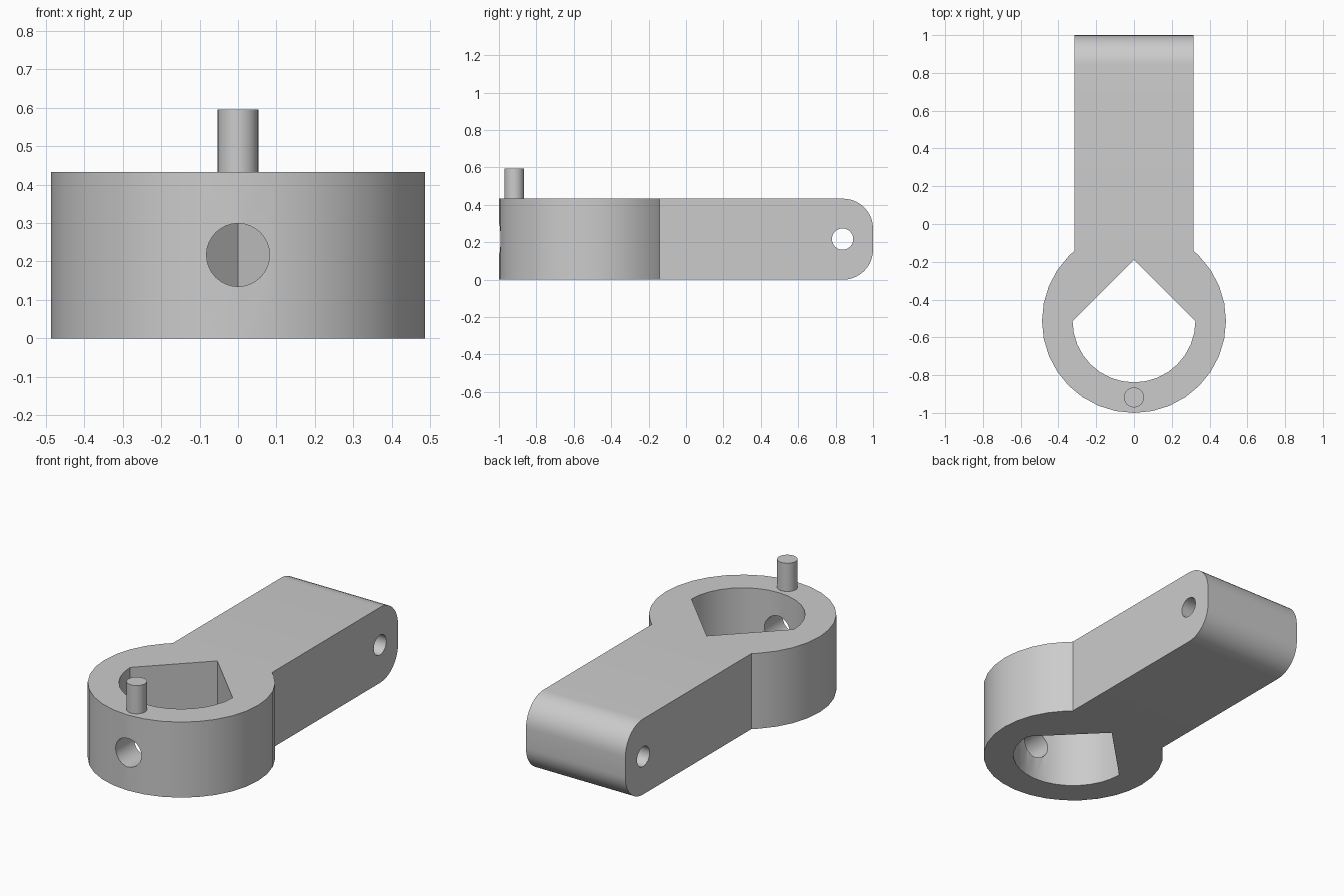
import bpy, bmesh
from math import radians, sin, cos
from mathutils import Matrix

if "Cube" in bpy.data.objects:
    bpy.data.objects.remove(bpy.data.objects["Cube"], do_unlink=True)

HEIGHT, RING_Y, RING_R, BORE_R, ARM_X = 0.433, -0.513, 0.487, 0.325, 0.315

grey = bpy.data.materials.new("plain_grey")
grey.use_nodes = True
grey.diffuse_color = (0.6, 0.6, 0.6, 1)
grey.node_tree.nodes["Principled BSDF"].inputs["Base Color"].default_value = grey.diffuse_color


def add_object(name, bm):
    bmesh.ops.recalc_face_normals(bm, faces=bm.faces)
    mesh = bpy.data.meshes.new(name)
    bm.to_mesh(mesh)
    bm.free()
    mesh.materials.append(grey)
    obj = bpy.data.objects.new(name, mesh)
    bpy.context.collection.objects.link(obj)
    return obj


def prism(outline, z0, z1):
    bm = bmesh.new()
    face = bm.faces.new([bm.verts.new((x, y, z0)) for x, y in outline])
    top = bmesh.ops.extrude_face_region(bm, geom=[face])["geom"]
    verts = [v for v in top if isinstance(v, bmesh.types.BMVert)]
    bmesh.ops.translate(bm, verts=verts, vec=(0, 0, z1 - z0))
    return bm


def rod(name, radius, length, centre, axis="Z"):
    bm = bmesh.new()
    turn = Matrix() if axis == "Z" else Matrix.Rotation(radians(90), 4, "Y" if axis == "X" else "X")
    bmesh.ops.create_cone(bm, cap_ends=True, segments=32, radius1=radius, radius2=radius,
                          depth=length, matrix=Matrix.Translation(centre) @ turn)
    return add_object(name, bm)


def arc(radius, start, end):
    angles = [radians(k * 11.25) for k in range(start, end + 1)]
    return [(radius * cos(a), RING_Y + radius * sin(a)) for a in angles]


def smooth(obj):
    bpy.ops.object.select_all(action="DESELECT")
    obj.select_set(True)
    bpy.context.view_layer.objects.active = obj
    bpy.ops.object.shade_smooth_by_angle(angle=radians(30))


# Body: ring and arm share one outline, the far end of the arm is rounded
neck_y = RING_Y + (RING_R ** 2 - ARM_X ** 2) ** 0.5
outline = [(ARM_X, neck_y), (ARM_X, 1), (-ARM_X, 1), (-ARM_X, neck_y)] + arc(RING_R, 12, 36)
bm = prism(outline, 0, HEIGHT)
end_edges = [e for e in bm.edges if all(v.co.y > 0.99 for v in e.verts)
             and abs(e.verts[0].co.z - e.verts[1].co.z) < 0.01]
bmesh.ops.bevel(bm, geom=end_edges, offset=0.16, segments=10, profile=0.5, affect="EDGES")
body = add_object("crank_body", bm)

# Cutters: teardrop opening, front wall hole, cross hole through the arm end
teardrop = [(0, RING_Y + BORE_R)] + arc(BORE_R, 16, 32)
cutters = [
    add_object("opening_cutter", prism(teardrop, -0.1, HEIGHT + 0.1)),
    rod("front_hole_cutter", 0.082, 0.5, (0, -0.9, 0.217), "Y"),
    rod("cross_hole_cutter", 0.057, 1, (0, 0.837, 0.217), "X"),
]
bpy.context.view_layer.objects.active = body
for cutter in cutters:
    mod = body.modifiers.new(cutter.name, "BOOLEAN")
    mod.operation = "DIFFERENCE"
    mod.solver = "EXACT"
    mod.object = cutter
    bpy.ops.object.modifier_apply(modifier=mod.name)
for cutter in cutters:
    bpy.data.objects.remove(cutter, do_unlink=True)
smooth(body)

# Upright pin on the ring
smooth(rod("upright_pin", 0.053, 0.172, (0, -0.918, 0.509)))
